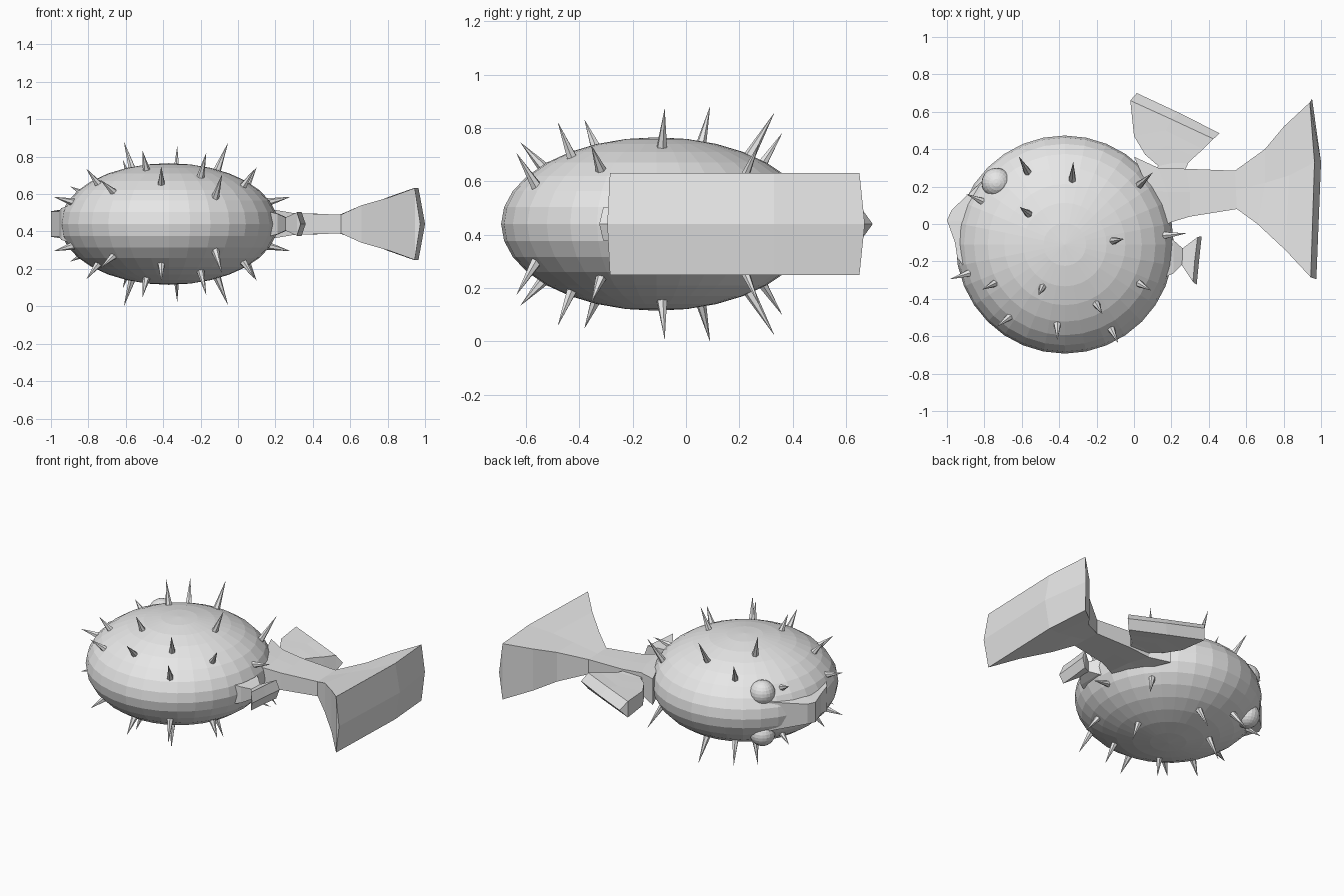
import bpy, bmesh, math
from mathutils import Vector, Matrix

MID = 0.44                                   # height of the symmetry plane
CENTRE = Vector((-0.37, -0.11, MID))
RAD, RAD_Z = 0.583, 0.325

grey = bpy.data.materials.new("pale grey")
grey.diffuse_color = (0.8, 0.8, 0.8, 1)


def finish(bm, name):
    bmesh.ops.recalc_face_normals(bm, faces=bm.faces)
    me = bpy.data.meshes.new(name)
    bm.to_mesh(me)
    bm.free()
    me.materials.append(grey)
    ob = bpy.data.objects.new(name, me)
    bpy.context.collection.objects.link(ob)
    return ob


def ball(name, centre, rx, rz, seg, rings):
    bm = bmesh.new()
    m = Matrix.Translation(centre) @ Matrix.Diagonal((rx, rx, rz, 1))
    bmesh.ops.create_uvsphere(bm, u_segments=seg, v_segments=rings, radius=1, matrix=m)
    return finish(bm, name)


def loft(name, stations, ridge=None):
    """Skin three-point-wide slabs (points, half thickness), optionally closed by a pointed ridge."""
    bm = bmesh.new()
    loops = []
    for pts, h in stations:
        ring = [(x, y, MID + h) for x, y in pts] + [(x, y, MID - h) for x, y in reversed(pts)]
        loops.append([bm.verts.new(p) for p in ring])
    for a, b in zip(loops, loops[1:]):
        for i in range(6):
            j = (i + 1) % 6
            bm.faces.new((a[i], a[j], b[j], b[i]))
    caps = [loops[0]]
    if ridge:
        r = [bm.verts.new((x, y, MID)) for x, y in ridge]
        e = loops[-1]
        for i in range(2):
            bm.faces.new((e[i], e[i + 1], r[i + 1], r[i]))
            bm.faces.new((e[5 - i], e[4 - i], r[i + 1], r[i]))
        bm.faces.new((e[0], r[0], e[5]))
        bm.faces.new((e[2], r[2], e[3]))
    else:
        caps.append(loops[-1])
    for c in caps:
        bm.faces.new((c[0], c[1], c[4], c[5]))
        bm.faces.new((c[1], c[2], c[3], c[4]))
    return finish(bm, name)


# body and the eye on each flank
ball("body", CENTRE, RAD, RAD_Z, 32, 16)
for side, label in ((1, "left"), (-1, "right")):
    ball("eye_" + label, (-0.735, 0.22, MID + side * 0.14), 0.08, 0.08, 20, 12)

# blunt snout
loft("mouth", [
    ([(-0.80, 0.24), (-0.82, 0.02), (-0.90, -0.24)], 0.10),
    ([(-0.88, 0.165), (-0.90, 0.02), (-0.945, -0.18)], 0.085),
    ([(-0.975, 0.075), (-1.0, 0.02), (-0.957, -0.10)], 0.068)])

# tail stalk flaring into the tail fin
loft("tail", [
    ([(0.00, 0.36), (0.08, 0.18), (0.14, -0.02)], 0.09),
    ([(0.13, 0.30), (0.18, 0.17), (0.20, 0.01)], 0.075),
    ([(0.28, 0.295), (0.30, 0.17), (0.30, 0.04)], 0.058),
    ([(0.54, 0.285), (0.545, 0.18), (0.55, 0.08)], 0.05),
    ([(0.70, 0.40), (0.70, 0.22), (0.66, 0.00)], 0.10),
    ([(0.80, 0.52), (0.83, 0.26), (0.81, -0.14)], 0.143),
    ([(0.94, 0.65), (0.965, 0.33), (0.945, -0.285)], 0.192)],
    [(0.952, 0.67), (1.0, 0.33), (0.975, -0.295)])

# upper fin
loft("upper_fin", [
    ([(0.06, 0.22), (0.14, 0.22), (0.24, 0.22)], 0.05),
    ([(0.13, 0.31), (0.20, 0.325), (0.29, 0.325)], 0.045),
    ([(0.06, 0.37), (0.18, 0.42), (0.325, 0.36)], 0.048),
    ([(0.00, 0.47), (0.17, 0.50), (0.37, 0.40)], 0.05),
    ([(-0.02, 0.66), (0.20, 0.56), (0.425, 0.455)], 0.055)],
    [(0.015, 0.70), (0.24, 0.595), (0.458, 0.485)])

# lower fin
loft("lower_fin", [
    ([(0.17, -0.06), (0.15, -0.17), (0.15, -0.29)], 0.07),
    ([(0.215, -0.09), (0.21, -0.18), (0.21, -0.265)], 0.055),
    ([(0.26, -0.13), (0.26, -0.18), (0.255, -0.22)], 0.035),
    ([(0.34, -0.07), (0.325, -0.19), (0.315, -0.31)], 0.063)],
    [(0.362, -0.065), (0.348, -0.195), (0.335, -0.325)])

# spines: base x, y on the body; tip x, y and height above the mid plane
SPINES = [
    (-0.57, 0.28, -0.615, 0.36, 0.34), (-0.33, 0.24, -0.325, 0.33, 0.415),
    (0.03, 0.21, 0.10, 0.275, 0.305), (-0.82, 0.125, -0.895, 0.16, 0.20),
    (-0.565, 0.055, -0.61, 0.09, 0.44), (-0.11, -0.09, -0.055, -0.08, 0.43),
    (0.17, -0.06, 0.28, -0.05, 0.145), (-0.49, -0.34, -0.51, -0.38, 0.39),
    (-0.75, -0.32, -0.81, -0.35, 0.295), (-0.89, -0.265, -0.985, -0.295, 0.145),
    (-0.67, -0.50, -0.735, -0.55, 0.235), (-0.41, -0.54, -0.41, -0.62, 0.305),
    (-0.20, -0.43, -0.17, -0.48, 0.38), (-0.12, -0.565, -0.085, -0.635, 0.265),
    (0.03, -0.32, 0.09, -0.355, 0.295)]

for side, label in ((1, "left"), (-1, "right")):
    bm = bmesh.new()
    for bx, by, tx, ty, th in SPINES:
        q = ((bx - CENTRE.x) ** 2 + (by - CENTRE.y) ** 2) / RAD ** 2
        base = Vector((bx, by, MID + side * RAD_Z * math.sqrt(max(0, 1 - q))))
        tip = Vector((tx, ty, MID + side * th))
        d = (tip - base).normalized()
        base -= d * 0.02
        rot = d.to_track_quat('Z', 'Y').to_matrix().to_4x4()
        bmesh.ops.create_cone(bm, cap_ends=True, segments=6, radius1=0.023, radius2=0.0005,
                              depth=(tip - base).length,
                              matrix=Matrix.Translation((base + tip) / 2) @ rot)
    finish(bm, "spines_" + label)
